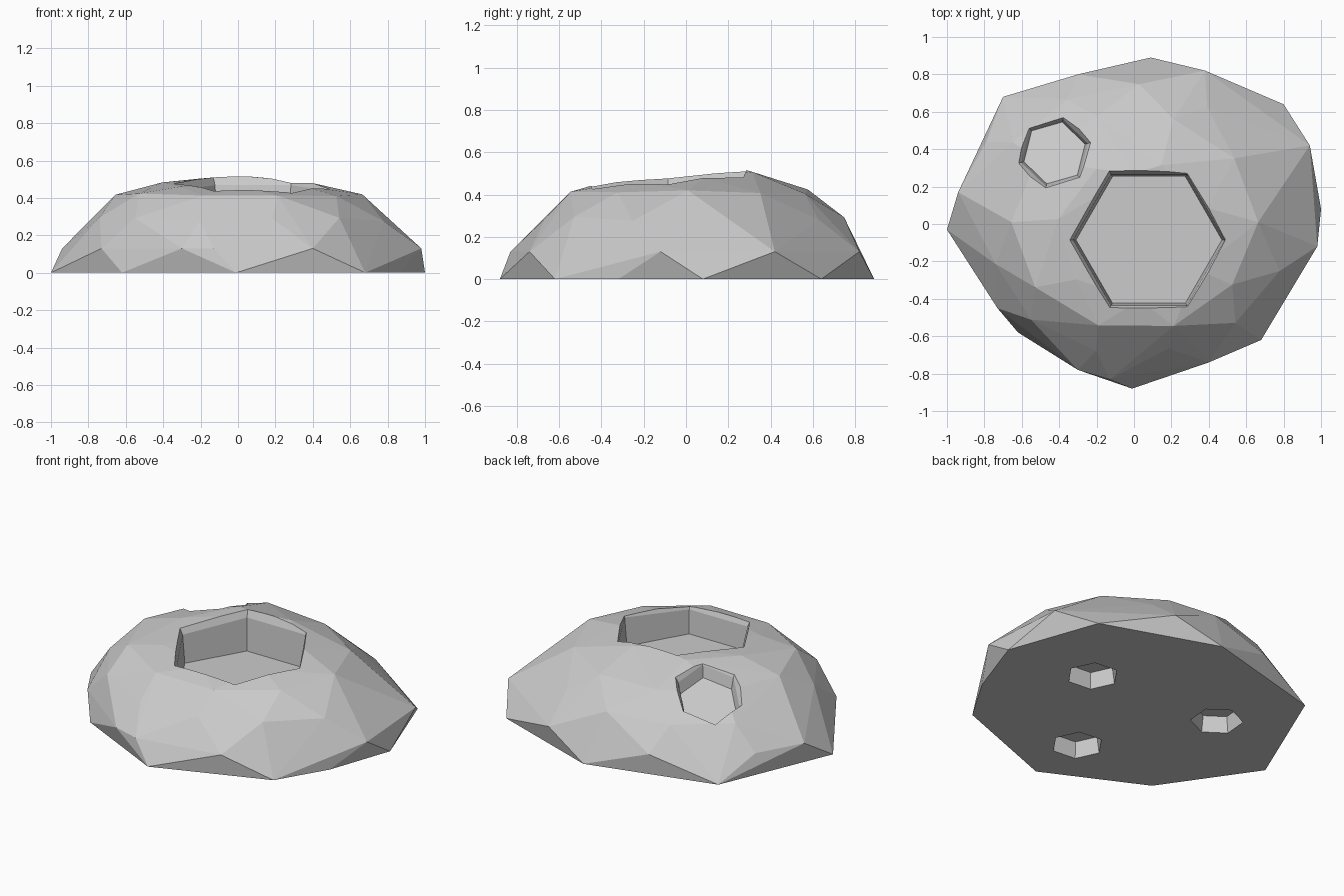
import bpy
import bmesh
import random
from math import cos, sin, radians, pi

random.seed(4)

cube = bpy.data.objects.get("Cube")
if cube:
    bpy.data.objects.remove(cube, do_unlink=True)

stone = bpy.data.materials.new("stone_grey")
stone.use_nodes = True
grey = (0.6, 0.6, 0.6, 1)
stone.diffuse_color = grey
stone.node_tree.nodes["Principled BSDF"].inputs["Base Color"].default_value = grey


def finish(bm, name):
    bmesh.ops.recalc_face_normals(bm, faces=bm.faces)
    mesh = bpy.data.meshes.new(name)
    bm.to_mesh(mesh)
    bm.free()
    mesh.materials.append(stone)
    obj = bpy.data.objects.new(name, mesh)
    bpy.context.collection.objects.link(obj)
    return obj


def ring(count, center, radii, z, tilt, turn):
    """Slightly irregular ring of rock corners."""
    points = []
    for i in range(count):
        a = turn + 2 * pi * i / count
        k = random.uniform(0.97, 1.03)
        x = center[0] + k * radii[0] * cos(a)
        y = center[1] + k * radii[1] * sin(a)
        points.append((x, y, z + tilt * y + random.uniform(-0.012, 0.012)))
    return points


def hex_cutter(name, x, y, turn, rings):
    """Six-sided cutter lofted through (radius, height, slope x, slope y)."""
    bm = bmesh.new()
    loops = []
    for r, z, sx, sy in rings:
        loop = []
        for i in range(6):
            a = radians(turn + 60 * i)
            dx, dy = r * cos(a), r * sin(a)
            loop.append(bm.verts.new((x + dx, y + dy, z + sx * dx + sy * dy)))
        loops.append(loop)
    for low, high in zip(loops, loops[1:]):
        for i in range(6):
            j = (i + 1) % 6
            bm.faces.new((low[i], low[j], high[j], high[i]))
    bm.faces.new(loops[0])
    bm.faces.new(loops[-1])
    return finish(bm, name)


# Rock body: foot outline, bulging corners above it, then the dome
foot = [(-1, -.03), (-.7, .68), (.09, .89), (.8, .64), (1, .08),
        (.86, -.32), (.68, -.62), (-.01, -.88), (-.62, -.58)]
bulge = [(-.94, .17), (-.79, .44), (-.3, .8), (.38, .82), (.94, .42),
         (.98, -.12), (.4, -.74), (-.13, -.83), (-.3, -.78), (-.73, -.45)]
points = [(x, y, 0) for x, y in foot] + [(x, y, .13) for x, y in bulge]
points += ring(13, (.01, .02), (.81, .71), .285, 0, .1)
points += ring(10, (.01, .01), (.65, .58), .415, 0, 0)
points += ring(7, (0, -.03), (.41, .38), .485, .06, .3)
points.append((0, .27, .52))

bm = bmesh.new()
for p in points:
    bm.verts.new(p)
hull = bmesh.ops.convex_hull(bm, input=bm.verts)
loose = [v for v in bm.verts if not v.link_faces]
bmesh.ops.delete(bm, geom=loose, context='VERTS')
rock = finish(bm, "rock")

# Hexagonal sockets on top, each with a chamfered rim
cutters = [
    hex_cutter("large_socket_cutter", .08, -.085, 0,
               [(.39, .265, 0, 0), (.405, .44, 0, .08),
                (.43, .49, 0, .08), (.43, .9, 0, 0)]),
    hex_cutter("small_socket_cutter", -.425, .38, 16,
               [(.17, .31, .4, -.4), (.185, .375, .4, -.4),
                (.213, .42, .4, -.4), (.213, .9, 0, 0)]),
]

# Three peg holes underneath
for i, (x, y, turn) in enumerate([(.44, .16, 55), (-.43, .22, 25), (0, -.5, 55)]):
    cutters.append(hex_cutter(f"peg_hole_cutter_{i + 1}", x, y, turn,
                              [(.15, -.1, 0, 0), (.15, 0, 0, 0), (.135, .1, 0, 0)]))

for cutter in cutters:
    cutter.hide_render = True
    mod = rock.modifiers.new(cutter.name, 'BOOLEAN')
    mod.operation = 'DIFFERENCE'
    mod.solver = 'EXACT'
    mod.object = cutter

# Bake the cuts and remove the cutters
bpy.context.view_layer.update()
graph = bpy.context.evaluated_depsgraph_get()
carved = bpy.data.meshes.new_from_object(rock.evaluated_get(graph))
rock.modifiers.clear()
rock.data = carved
for cutter in cutters:
    bpy.data.objects.remove(cutter, do_unlink=True)
carved.materials.clear()
carved.materials.append(stone)
for face in carved.polygons:
    face.material_index = 0
    face.use_smooth = False
